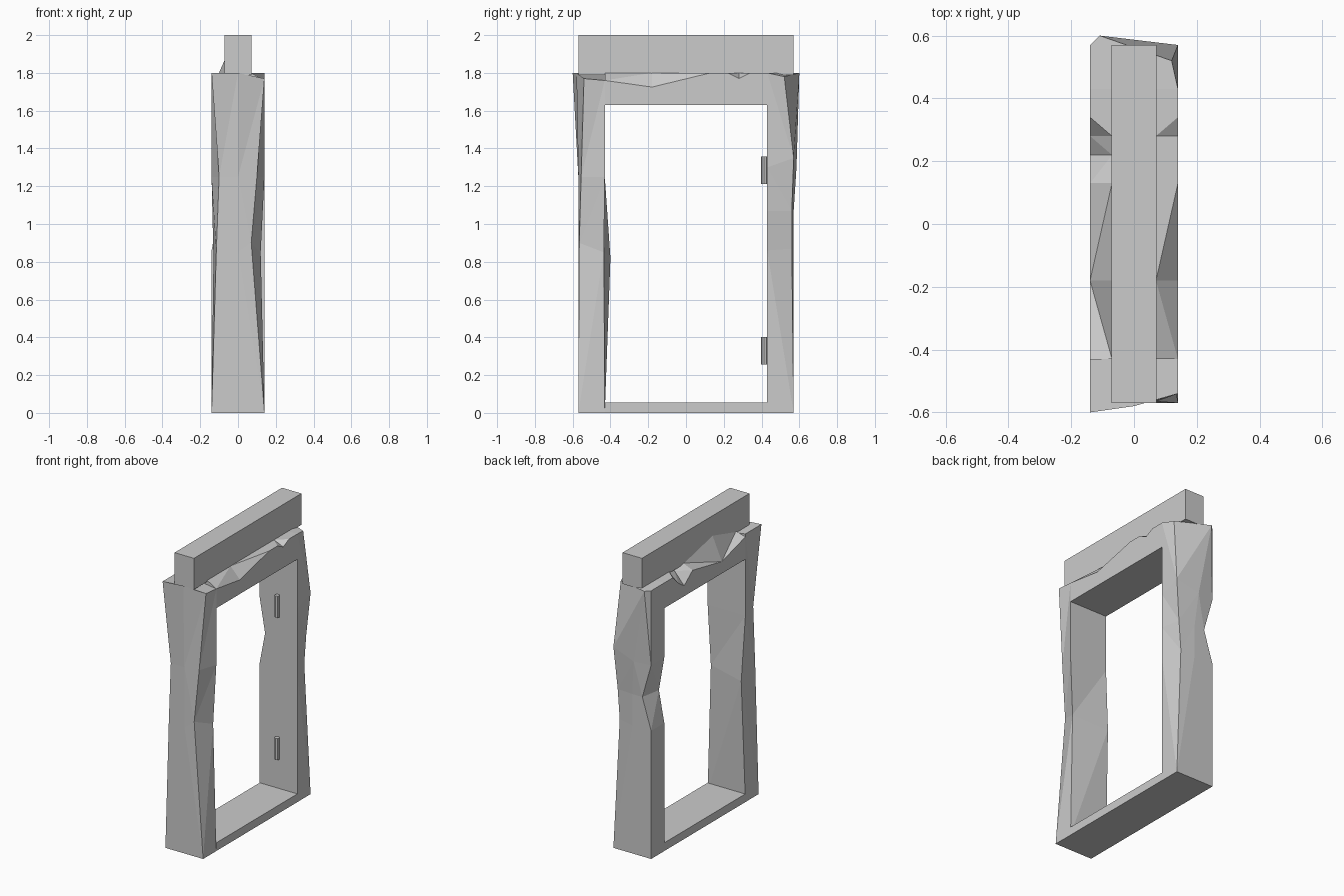
import bpy, bmesh
from mathutils import Matrix

if "Cube" in bpy.data.objects:
    bpy.data.objects.remove(bpy.data.objects["Cube"])


def finish(bm, name):
    bmesh.ops.recalc_face_normals(bm, faces=bm.faces)
    mesh = bpy.data.meshes.new(name)
    bm.to_mesh(mesh)
    bm.free()
    obj = bpy.data.objects.new(name, mesh)
    bpy.context.collection.objects.link(obj)
    return obj


def box(name, size, center):
    bm = bmesh.new()
    bmesh.ops.create_cube(bm, size=1)
    bmesh.ops.scale(bm, vec=size, verts=bm.verts)
    bmesh.ops.translate(bm, vec=center, verts=bm.verts)
    return finish(bm, name)


def loft(name, rings):
    bm = bmesh.new()
    loops = [[bm.verts.new(p) for p in ring] for ring in rings]
    n = len(loops[0])
    for a, b in zip(loops, loops[1:]):
        for i in range(n):
            j = (i + 1) % n
            bm.faces.new((a[i], a[j], b[j], b[i]))
    bm.faces.new(loops[0])
    bm.faces.new(loops[-1])
    bmesh.ops.triangulate(bm, faces=[f for f in bm.faces if len(f.verts) == 4])
    return finish(bm, name)


IN, OUT, HALF, TOP = 0.43, 0.57, 0.14, 1.8


def jamb(name, side, levels, worn):
    """Post whose corners sit on a plain rectangle unless listed in worn."""
    base = {"inner_back": (-HALF, IN), "outer_back": (-HALF, OUT), "outer_mid": (0, OUT),
            "outer_front": (HALF, OUT), "inner_front": (HALF, IN)}
    rings = []
    for z in levels:
        ring = []
        for corner, (x, y) in base.items():
            x, y, zz = worn.get((z, corner), (x, y, z))
            ring.append((x, side * y, zz))
        rings.append(ring)
    return loft(name, rings)


# Worn side posts
jamb("left_jamb", -1, (0, 0.85, 1.25, TOP), {
    (0.85, "inner_back"): (-0.13, 0.40, 0.82),
    (0.85, "outer_front"): (0.07, 0.565, 0.9),
    (0.85, "inner_front"): (0.12, 0.435, 0.85),
    (0.85, "outer_back"): (-0.115, 0.57, 0.85),
    (1.25, "outer_back"): (-0.10, 0.57, 1.25),
    (1.25, "outer_front"): (0.10, 0.555, 1.25),
    (TOP, "outer_back"): (-0.14, 0.60, TOP),
    (TOP, "outer_mid"): (0.0, 0.58, TOP),
    (TOP, "outer_front"): (0.14, 0.54, 1.77),
    (TOP, "inner_front"): (0.14, IN, 1.76),
})
jamb("right_jamb", 1, (0, 0.86, 1.07, 1.3, TOP), {
    (0.86, "outer_front"): (0.10, 0.56, 0.87),
    (1.07, "outer_front"): (0.115, 0.56, 1.07),
    (1.07, "inner_back"): (-0.10, IN, 1.07),
    (1.07, "outer_back"): (-0.075, OUT, 1.07),
    (1.3, "outer_front"): (0.14, 0.57, 1.35),
    (1.3, "outer_mid"): (-0.02, 0.585, 1.3),
    (TOP, "outer_mid"): (-0.11, 0.60, TOP),
    (TOP, "outer_front"): (0.12, 0.52, 1.78),
})

# Chipped lintel: y, front edge height, back edge height, back ridge height
chips = [(-IN, 1.76, 1.78, 1.80), (-0.18, 1.725, 1.71, 1.87), (0.13, 1.80, 1.77, 1.80),
         (0.22, 1.80, 1.70, 1.78), (0.28, 1.77, 1.74, 1.80), (0.34, 1.80, 1.80, 1.80),
         (IN, 1.80, 1.80, 1.80)]
loft("lintel", [[(-HALF, y, 1.63), (HALF, y, 1.63), (HALF, y, front), (0.07, y, TOP),
                 (-0.07, y, ridge), (-HALF, y, back)] for y, front, back, ridge in chips])

# Sill and top beam
box("sill", (2 * HALF, 2 * IN, 0.055), (0, 0, 0.0275))
box("top_beam", (0.144, 2 * OUT, 0.21), (0, 0, 1.895))

# Hinge pins on the right post
for label, z in (("lower", 0.33), ("upper", 1.285)):
    bm = bmesh.new()
    bmesh.ops.create_cone(bm, cap_ends=True, segments=8, radius1=0.016, radius2=0.016,
                          depth=0.145, matrix=Matrix.Translation((0, 0.414, z)))
    finish(bm, label + "_hinge_pin")
